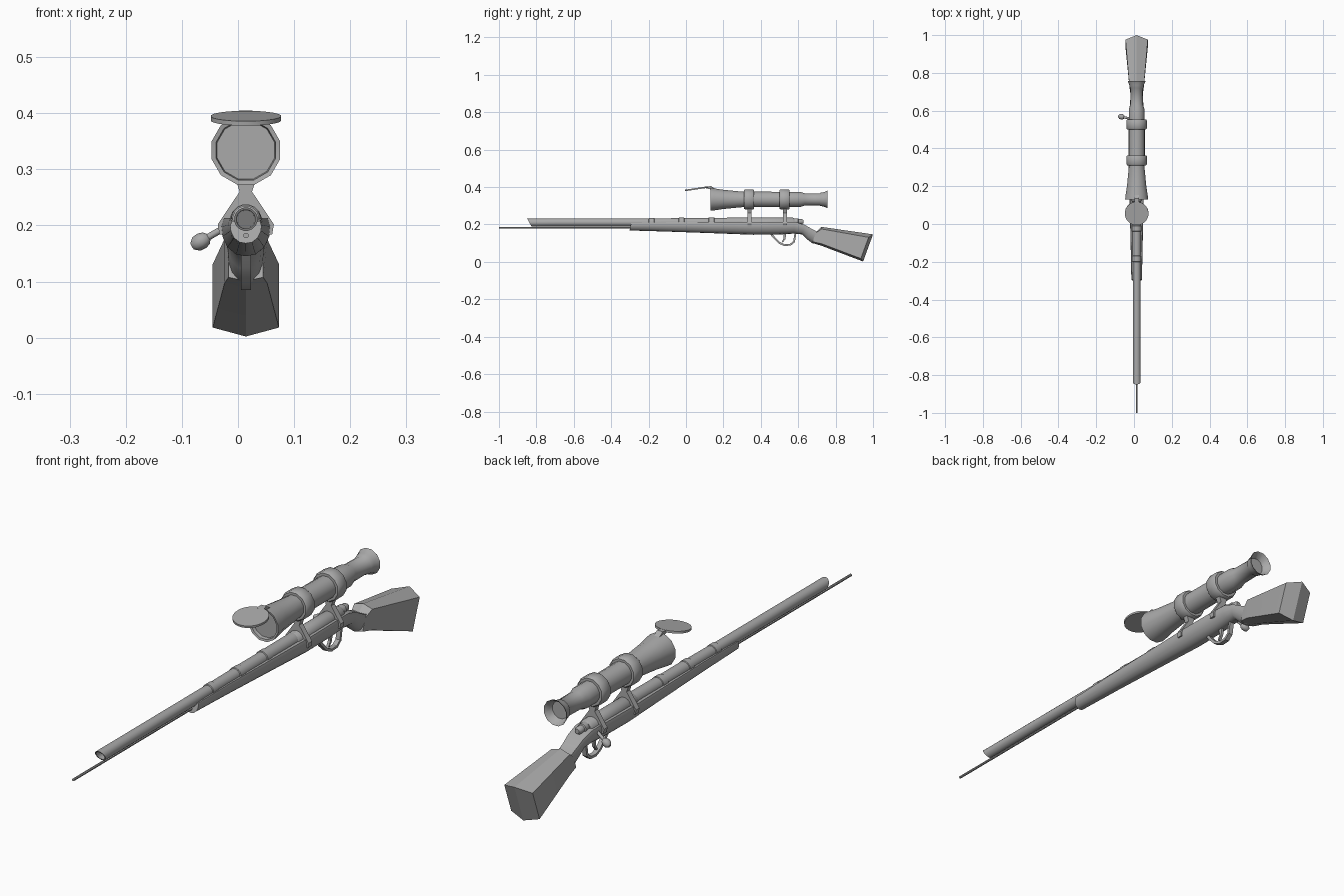
import bpy, bmesh, math
from mathutils import Vector

CX = 0.014                       # centre plane of the rifle
grey = bpy.data.materials.new("grey")
grey.diffuse_color = (0.4, 0.4, 0.4, 1)


def finish(name, bm, angle=40):
    bmesh.ops.remove_doubles(bm, verts=bm.verts, dist=1e-5)
    bmesh.ops.recalc_face_normals(bm, faces=bm.faces)
    me = bpy.data.meshes.new(name)
    bm.to_mesh(me)
    bm.free()
    me.materials.append(grey)
    ob = bpy.data.objects.new(name, me)
    bpy.context.collection.objects.link(ob)
    bpy.ops.object.select_all(action='DESELECT')
    ob.select_set(True)
    bpy.context.view_layer.objects.active = ob
    bpy.ops.object.shade_smooth_by_angle(angle=math.radians(angle))
    return ob


def bridge(bm, rings, closed=False):
    n = len(rings[0])
    pairs = list(zip(rings, rings[1:])) + ([(rings[-1], rings[0])] if closed else [])
    for a, b in pairs:
        for i in range(n):
            j = (i + 1) % n
            bm.faces.new((a[i], a[j], b[j], b[i]))


def lathe(name, profile, origin, axis=(0, 1, 0), sides=12, shear=None):
    """Turn (distance, radius) points around an axis; ends are capped."""
    bm = bmesh.new()
    q = Vector((0, 1, 0)).rotation_difference(Vector(axis).normalized())
    rings = []
    for k, (t, r) in enumerate(profile):
        ring = []
        for i in range(sides):
            a = 2 * math.pi * (i + 0.5) / sides
            x, z = r * math.cos(a), r * math.sin(a)
            y = t - (z * shear[1] if shear and k < shear[0] else 0)
            ring.append(bm.verts.new(Vector(origin) + q @ Vector((x, y, z))))
        rings.append(ring)
    bridge(bm, rings)
    bm.faces.new(rings[0])
    bm.faces.new(rings[-1])
    return finish(name, bm)


def loft(name, section, stations, angle=40, ridge=0.0):
    """Section points (side, height 0..1) placed on slanted stations
    (top y, top z, bottom y, bottom z, half width)."""
    bm = bmesh.new()
    rings = []
    for k, (yt, zt, yb, zb, w) in enumerate(stations):
        back = ridge if k == len(stations) - 1 else 0
        rings.append([bm.verts.new((CX + u * w, yb + (yt - yb) * v - back * abs(u),
                                    zb + (zt - zb) * v)) for u, v in section])
    bridge(bm, rings)
    bm.faces.new(rings[0])
    if ridge:                    # two panels meeting in a vertical ridge
        e = rings[-1]
        h = len(e) // 2
        bm.faces.new(e[:h + 1])
        bm.faces.new(e[h:] + e[:1])
    else:
        bm.faces.new(rings[-1])
    return finish(name, bm, angle)


def prism(name, pts, lo, hi, plane):
    """Extrude an outline: plane 'xz' goes along y, plane 'yz' along x."""
    bm = bmesh.new()
    put = (lambda p, d: (CX + p[0], d, p[1])) if plane == 'xz' else \
          (lambda p, d: (CX + d, p[0], p[1]))
    rings = [[bm.verts.new(put(p, d)) for p in pts] for d in (lo, hi)]
    bridge(bm, rings)
    for r in rings:
        bm.faces.new(r)
    return finish(name, bm, 30)


# Barrel with slanted hollow muzzle and stepped rear half
lathe("barrel", [(-0.70, 0.016), (-0.838, 0.017), (-0.838, 0.021), (-0.70, 0.021),
                 (-0.30, 0.021), (-0.20, 0.021), (-0.198, 0.024), (-0.17, 0.024),
                 (-0.168, 0.022), (-0.04, 0.023), (-0.038, 0.026), (-0.01, 0.026),
                 (-0.008, 0.024), (0.12, 0.024), (0.122, 0.027), (0.15, 0.027),
                 (0.152, 0.025), (0.32, 0.026)],
      (CX, 0, 0.211), sides=16, shear=(3, 0.55))
lathe("cleaning_rod", [(-1.0, 0.005), (-0.28, 0.005)], (CX, 0, 0.182), sides=8)

# Receiver and bolt
lathe("receiver", [(0.30, 0.026), (0.305, 0.029), (0.57, 0.029), (0.58, 0.024)],
      (CX, 0, 0.208), sides=16)
lathe("bolt_rear", [(0.57, 0.018), (0.60, 0.018), (0.602, 0.014), (0.62, 0.014),
                    (0.628, 0.009)], (CX, 0, 0.215))
lathe("bolt_handle", [(0, 0.006), (0.052, 0.006), (0.057, 0.012), (0.066, 0.015),
                      (0.078, 0.014), (0.086, 0.007)],
      (CX - 0.022, 0.555, 0.205), (-0.80, 0.18, -0.46), sides=10)

# Wooden stock: rounded fore-end and grip, faceted butt
right = [(0, 0), (0.4, 0.05), (0.75, 0.24), (0.95, 0.52), (1, 0.78), (0.9, 1)]
rounded = right + [(-u, v) for u, v in reversed(right[1:])]
loft("fore_end", rounded, [(-0.293, 0.208, -0.302, 0.168, 0.028),
                           (-0.10, 0.212, -0.10, 0.162, 0.032),
                           (0.15, 0.212, 0.15, 0.153, 0.038),
                           (0.36, 0.213, 0.36, 0.145, 0.044),
                           (0.50, 0.214, 0.49, 0.146, 0.043),
                           (0.585, 0.213, 0.575, 0.151, 0.040),
                           (0.635, 0.198, 0.62, 0.147, 0.036),
                           (0.67, 0.178, 0.645, 0.122, 0.033),
                           (0.70, 0.163, 0.675, 0.100, 0.032),
                           (0.725, 0.160, 0.71, 0.092, 0.030)])
hexagon = [(0, 0), (1, 0.11), (1, 0.89), (0, 1), (-1, 0.89), (-1, 0.11)]
loft("butt", hexagon, [(0.695, 0.160, 0.675, 0.101, 0.031),
                       (0.725, 0.187, 0.725, 0.086, 0.038),
                       (1.0, 0.147, 0.947, 0.002, 0.059)], 15, ridge=0.018)

# Trigger guard and trigger
outer = [(0.445, 0.152), (0.468, 0.125), (0.495, 0.098), (0.525, 0.085),
         (0.56, 0.087), (0.582, 0.105), (0.59, 0.152)]
inner = [(0.58, 0.152), (0.573, 0.110), (0.555, 0.096), (0.527, 0.094),
         (0.502, 0.106), (0.478, 0.130), (0.46, 0.152)]
prism("trigger_guard", outer + inner, -0.009, 0.009, 'yz')
prism("trigger", [(0.52, 0.152), (0.522, 0.125), (0.512, 0.106), (0.518, 0.104),
                  (0.532, 0.122), (0.536, 0.152)], -0.005, 0.005, 'yz')

# Telescopic sight
SZ = 0.334
lathe("scope_tube", [(0.145, 0.053), (0.132, 0.055), (0.13, 0.063), (0.15, 0.061),
                     (0.20, 0.053), (0.30, 0.043), (0.55, 0.042), (0.61, 0.042),
                     (0.635, 0.034), (0.715, 0.033), (0.72, 0.037), (0.735, 0.039),
                     (0.757, 0.049), (0.755, 0.045), (0.728, 0.033)], (CX, 0, SZ))

# Rings and clamps holding the sight
half = [(0.020, 0.288), (0.011, 0.260), (0.026, 0.238), (0.050, 0.202), (0.047, 0.184),
        (0.040, 0.184), (0.038, 0.200), (0.018, 0.228)]
clamp = half + [(-x, z) for x, z in reversed(half)]
for tag, y in (("front", 0.337), ("rear", 0.527)):
    lathe(tag + "_ring", [(-0.026, 0.041), (-0.026, 0.052), (-0.021, 0.056),
                          (0.021, 0.056), (0.026, 0.052), (0.026, 0.041)], (CX, y, SZ))
    prism(tag + "_mount", clamp, y - 0.009, y + 0.012, 'xz')

# Flipped-open lens cap and its hinge
lathe("lens_cap", [(-0.004, 0.063), (0.004, 0.063)], (CX, 0.056, 0.391),
      (0, -0.15, 1), sides=24)
prism("cap_hinge", [(0.105, 0.394), (0.108, 0.403), (0.135, 0.405), (0.155, 0.392),
                    (0.152, 0.385), (0.13, 0.388)], -0.012, 0.012, 'yz')
